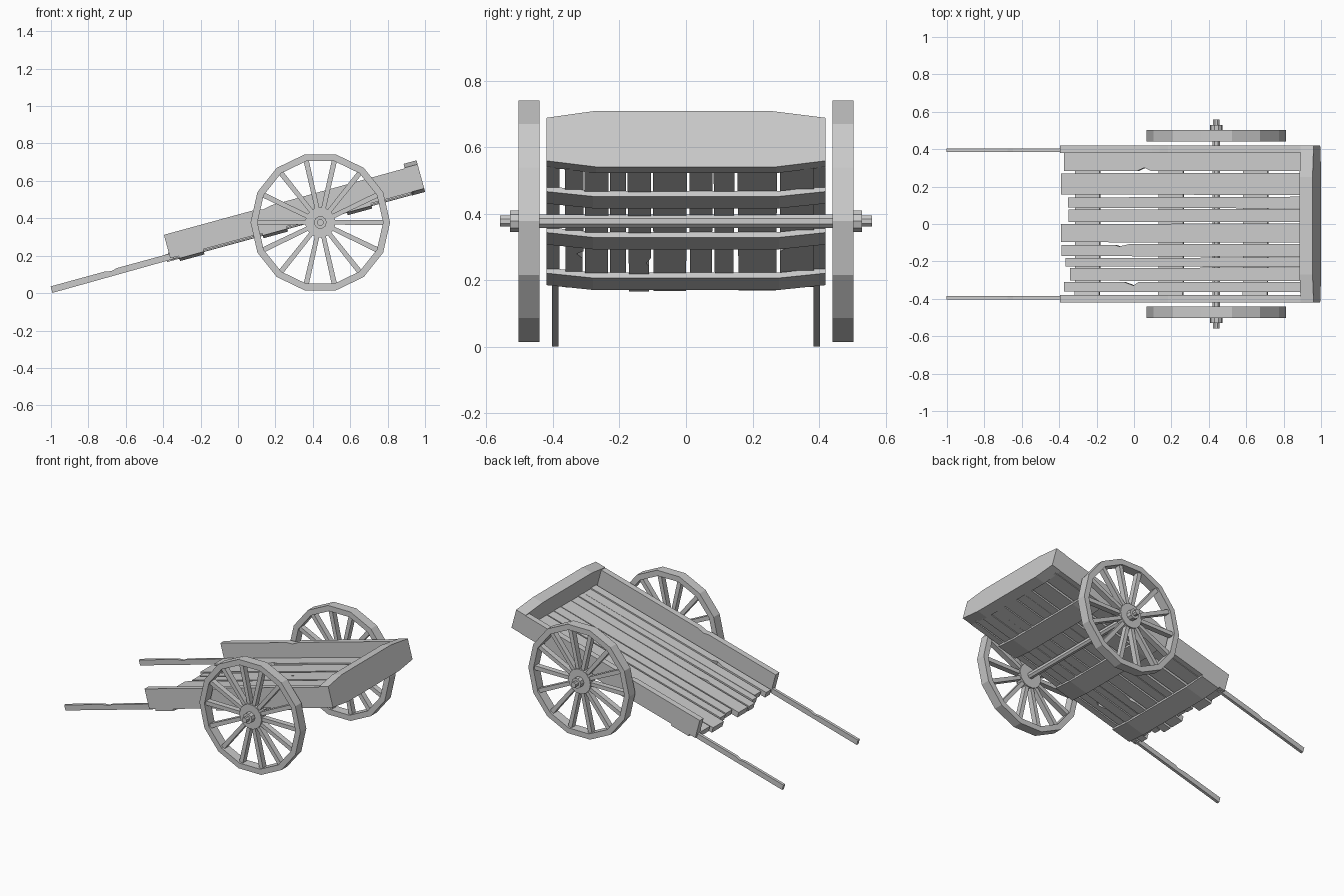
import bpy, bmesh
from math import sin, cos, pi, radians
from mathutils import Matrix, Vector

if "Cube" in bpy.data.objects:
    bpy.data.objects.remove(bpy.data.objects["Cube"])

TILT = Matrix.Rotation(-radians(15.3), 4, 'Y')
AXLE = Vector((0.44, 0, 0.378))


def finish(name, bm, matrix=None):
    if matrix:
        bm.transform(matrix)
    bmesh.ops.recalc_face_normals(bm, faces=bm.faces)
    mesh = bpy.data.meshes.new(name)
    bm.to_mesh(mesh)
    bm.free()
    ob = bpy.data.objects.new(name, mesh)
    bpy.context.collection.objects.link(ob)
    return ob


def prism(bm, pts, a, b, axis):
    """Extrude a 2D outline from a to b along axis (x: y,z  y: x,z  z: x,y)."""
    def place(p, d):
        return {'x': (d, p[0], p[1]), 'y': (p[0], d, p[1]), 'z': (p[0], p[1], d)}[axis]
    lo = [bm.verts.new(place(p, a)) for p in pts]
    hi = [bm.verts.new(place(p, b)) for p in pts]
    bm.faces.new(lo)
    bm.faces.new(hi[::-1])
    for i in range(len(pts)):
        j = (i + 1) % len(pts)
        bm.faces.new((lo[i], lo[j], hi[j], hi[i]))


def ngon(r, n, turn=0):
    return [(AXLE.x + r * cos(2 * pi * i / n + turn), AXLE.z + r * sin(2 * pi * i / n + turn))
            for i in range(n)]


def tilted(name, pts, a, b, axis):
    bm = bmesh.new()
    prism(bm, pts, a, b, axis)
    return finish(name, bm, TILT)


# floor planks: y low, y high, front end, base height, edge taper at the front
planks = [(0.283, 0.385, -0.305, 0.270, 0.000), (0.155, 0.274, -0.322, 0.264, 0.003),
          (0.083, 0.146, -0.285, 0.262, 0.004), (0.010, 0.080, -0.280, 0.264, 0.002),
          (-0.100, 0.003, -0.322, 0.262, 0.003), (-0.176, -0.106, -0.322, 0.260, 0.005),
          (-0.229, -0.180, -0.297, 0.264, 0.001), (-0.305, -0.233, -0.273, 0.262, 0.002),
          (-0.364, -0.309, -0.305, 0.268, 0.002)]
chips = {0: (0.14, 0.018, False), 5: (0.0, 0.014, True), 8: (0.08, 0.02, False)}
for i, (y0, y1, u, w, t) in enumerate(planks):
    low, high = [(u, y0 + t), (1.05, y0)], [(1.05, y1), (u, y1 - t)]
    if i in chips:  # splintered edge
        c, d, top = chips[i]
        if top:
            high[1:1] = [(c + 0.06, y1), (c, y1 - d), (c - 0.03, y1 - t)]
        elif i == 8:
            high[1:1] = [(c + 0.03, y1), (c, y1 - d), (c - 0.05, y1 - t)]
        else:
            low[1:1] = [(c - 0.04, y0 + t), (c, y0 + d), (c + 0.04, y0)]
    tilted(f"floor_plank_{i + 1}", low + high, w, w + 0.037, 'z')

# tailboard with clipped upper corners and a bellied lower edge
tilted("tailboard", [(-0.42, 0.277), (-0.27, 0.258), (0.27, 0.258), (0.42, 0.277),
                     (0.42, 0.411), (0.25, 0.433), (-0.27, 0.433), (-0.42, 0.411)],
       1.036, 1.108, 'x')

# shallow cross boards under the floor
for i, u in enumerate((-0.254, 0.209, 0.676)):
    tilted(f"cross_board_{i + 1}", [(-0.42, 0.262), (-0.28, 0.247), (0.28, 0.247), (0.42, 0.262),
                                    (0.42, 0.279), (0.28, 0.264), (-0.28, 0.264), (-0.42, 0.279)],
           u, u + 0.136, 'x')

# axle through both wheels
bm = bmesh.new()
prism(bm, ngon(0.022, 8, pi / 8), -0.50, 0.50, 'y')
finish("axle", bm)

for side, s in (("left", 1), ("right", -1)):
    # side board, worn along its top edge
    top = [(1.04, 0.408), (0.30, 0.406), (0.25, 0.396), (0.21, 0.405), (-0.30, 0.405)]
    tilted(side + "_side_board", [(-0.30, 0.275), (1.04, 0.275)] + top, s * 0.38, s * 0.42, 'y')
    # pulling shaft with a worn notch
    tilted(side + "_shaft", [(-0.957, 0.263), (-0.28, 0.267), (-0.28, 0.300), (-0.59, 0.300),
                             (-0.62, 0.292), (-0.66, 0.299), (-0.957, 0.299)],
           s * 0.384, s * 0.403, 'y')

    # wheel rim
    bm = bmesh.new()
    rings = [[bm.verts.new((p[0], s * y, p[1])) for p in ngon(r, 14)]
             for r, y in ((0.373, 0.44), (0.373, 0.503), (0.336, 0.503), (0.336, 0.44))]
    for k in range(4):
        a, b = rings[k], rings[(k + 1) % 4]
        for i in range(14):
            j = (i + 1) % 14
            bm.faces.new((a[i], a[j], b[j], b[i]))
    finish(side + "_wheel_rim", bm)

    # spokes
    bm = bmesh.new()
    for i in range(14):
        part = bmesh.new()
        prism(part, [(0.06, -0.012), (0.345, -0.014), (0.345, 0.014), (0.06, 0.012)],
              s * 0.453, s * 0.490, 'y')
        part.transform(Matrix.Translation(AXLE) @ Matrix.Rotation(2 * pi * i / 14, 4, 'Y'))
        tmp = bpy.data.meshes.new("spoke_part")
        part.to_mesh(tmp)
        part.free()
        bm.from_mesh(tmp)
        bpy.data.meshes.remove(tmp)
    finish(side + "_wheel_spokes", bm)

    # hub disc, collar and axle tip
    bm = bmesh.new()
    prism(bm, ngon(0.082, 14), s * 0.446, s * 0.497, 'y')
    prism(bm, ngon(0.034, 10), s * 0.49, s * 0.53, 'y')
    prism(bm, ngon(0.018, 8, pi / 8), s * 0.52, s * 0.56, 'y')
    finish(side + "_hub", bm)
